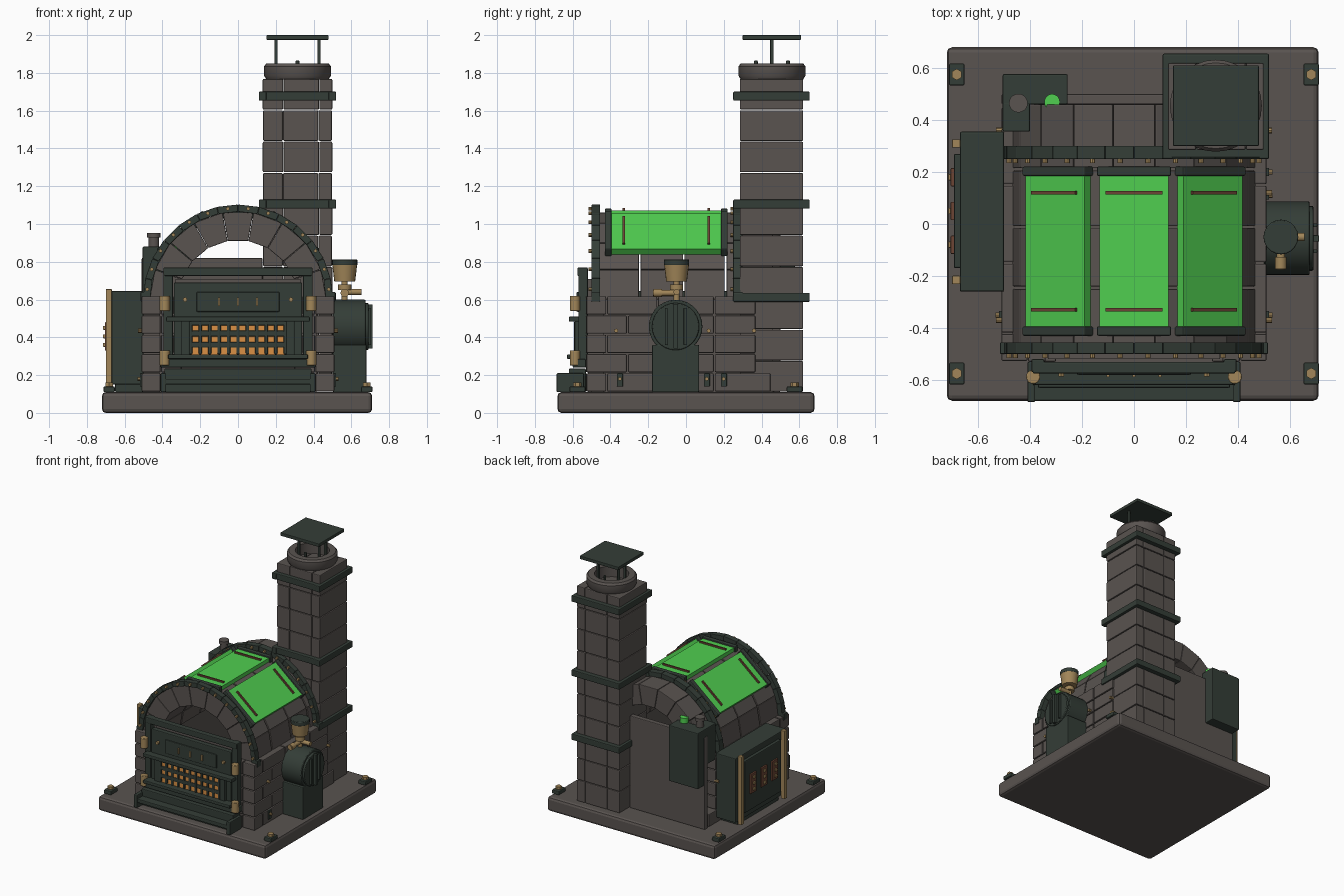
import bpy, bmesh, math
from mathutils import Matrix, Vector

if "Cube" in bpy.data.objects:
    bpy.data.objects.remove(bpy.data.objects["Cube"])


def material(name, rgb):
    mat = bpy.data.materials.new(name)
    mat.use_nodes = True
    colour = (*rgb, 1)
    mat.diffuse_color = colour
    mat.node_tree.nodes["Principled BSDF"].inputs["Base Color"].default_value = colour
    return mat


stone = material("warm grey stone", (.1, .087, .08))
iron = material("dark green iron", (.034, .047, .038))
brass = material("aged brass", (.36, .24, .1))
glass = material("bright green glass", (.08, .62, .08))
ember = material("ember orange", (.7, .28, .06))
copper = material("dull copper", (.15, .06, .035))


class Part:
    """Collects simple solids into one named object."""

    def __init__(self, name, mat, bevel=0, smooth=False):
        self.name, self.mat, self.bevel, self.smooth = name, mat, bevel, smooth
        self.bm = bmesh.new()

    def box(self, x, y, z, turn=None):
        size = Vector((x[1] - x[0], y[1] - y[0], z[1] - z[0]))
        mid = Vector((sum(x), sum(y), sum(z))) / 2
        m = Matrix.Translation(mid) @ Matrix.Diagonal((*size, 1))
        bmesh.ops.create_cube(self.bm, size=1, matrix=turn @ m if turn else m)
        return self

    def rod(self, centre, r, length, axis="Z", sides=20, top=None):
        rot = {"X": Matrix.Rotation(math.pi / 2, 4, "Y"),
               "Y": Matrix.Rotation(math.pi / 2, 4, "X"), "Z": Matrix()}[axis]
        bmesh.ops.create_cone(self.bm, cap_ends=True, segments=sides, radius1=r,
                              radius2=r if top is None else top, depth=length,
                              matrix=Matrix.Translation(centre) @ rot)
        return self

    def arch(self, r0, r1, y, count, gap=0):
        # ring of wedge blocks over the half circle
        for i in range(count):
            a0, a1 = (math.pi * (i + e) / count for e in (gap, 1 - gap))
            ends = []
            for yy in y:
                ends.append([self.bm.verts.new((r * math.cos(a), yy, CROWN + r * math.sin(a)))
                             for r, a in ((r0, a0), (r1, a0), (r1, a1), (r0, a1))])
            front, back = ends
            self.bm.faces.new(front)
            self.bm.faces.new(back[::-1])
            for k in range(4):
                n = (k + 1) % 4
                self.bm.faces.new((front[n], front[k], back[k], back[n]))
        return self

    def lathe(self, profile, centre, sides=28):
        # closed profile turned around a vertical axis
        rings = [[self.bm.verts.new((centre[0] + r * math.cos(math.tau * i / sides),
                                     centre[1] + r * math.sin(math.tau * i / sides), z))
                  for i in range(sides)] for r, z in profile]
        for a, b in zip(rings, rings[1:] + rings[:1]):
            for i in range(sides):
                j = (i + 1) % sides
                self.bm.faces.new((a[i], a[j], b[j], b[i]))
        return self

    def done(self):
        bmesh.ops.recalc_face_normals(self.bm, faces=self.bm.faces)
        mesh = bpy.data.meshes.new(self.name)
        self.bm.to_mesh(mesh)
        self.bm.free()
        mesh.materials.append(self.mat)
        if self.smooth:
            mesh.shade_smooth()
            mesh.set_sharp_from_angle(angle=math.radians(35))
        obj = bpy.data.objects.new(self.name, mesh)
        bpy.context.collection.objects.link(obj)
        if self.bevel:
            mod = obj.modifiers.new("Bevel", "BEVEL")
            mod.width, mod.segments = self.bevel, 2
            mod.limit_method = "ANGLE"
        return obj


CROWN = .6
GAP = .003
SIDES = (-1, 1)

# Ground slab with anchor plates
Part("base_slab", stone, .02).box((-.72, .71), (-.68, .68), (0, .11)).done()
plates, nuts = Part("anchor_plates", iron, .006), Part("anchor_bolts", brass)
for sx in SIDES:
    for sy in SIDES:
        x, y = sx * .682, sy * .575
        plates.box((x - .03, x + .03), (y - .042, y + .042), (.11, .14))
        nuts.rod((x, y, .145), .022, .03, sides=6)
plates.done()
nuts.done()

# Coursed side walls with alternating joints
walls, lining = Part("wall_blocks", stone, .006), Part("wall_lining", stone)
for s in SIDES:
    for row in range(5):
        z = .11 + row * .102
        joints = [-.53, -.31, 0, .15, .37] if row % 2 else [-.53, -.42, -.15, .15, .37]
        if row == 0:
            joints[-1] = .45
        for a, b in zip(joints, joints[1:]):
            walls.box(sorted((s * .41, s * .51)), (a + GAP, b - GAP), (z + GAP, z + .102 - GAP))
        inner = .3 if row % 2 else .34
        walls.box(sorted((s * inner, s * .407)), (-.53, -.43), (z + GAP, z + .102 - GAP))
    lining.box(sorted((s * .39, s * .415)), (-.44, .46), (.11, .6))
lining.box((-.38, .38), (-.5, .46), (.11, .14)).box((-.33, .33), (-.52, -.44), (.11, .71))
walls.done()
lining.done()

# Vault of wedge stones, and the rear arch
vault = Part("vault_stones", stone, .004)
for y in ((-.485, -.25), (-.24, -.015), (-.008, .205), (.215, .29), (.295, .46)):
    vault.arch(.315, .468, y, 9, .008)
vault.done()
Part("rear_panel", stone, .006).box((-.51, .13), (.46, .5), (.11, .82)).done()

# Iron hoops with studs
hoops, studs = Part("arch_hoops", iron, .003), Part("hoop_studs", brass)
for y, face in (((-.5, -.455), -.505), ((.25, .3), .245)):
    hoops.arch(.465, .503, y, 14, .005)
    for i in range(14):
        a = math.pi * (i + .5) / 14
        studs.rod((.484 * math.cos(a), face, CROWN + .484 * math.sin(a)), .01, .02, "Y", 8)
    for s in SIDES:
        hoops.box(sorted((s * .47, s * .515)), y, (.59, .64))
hoops.done()
studs.done()

# Three roof windows lying on the vault
panes, caps, bars = Part("roof_windows", glass), Part("window_ends", iron, .006), Part("window_bars", copper)
for tilt, half in ((-40, .148), (0, .133), (40, .148)):
    turn = Matrix.Translation((0, 0, CROWN)) @ Matrix.Rotation(math.radians(tilt), 4, "Y")
    panes.box((-half, half), (-.4, .19), (.435, .472), turn)
    for y in (-.412, .203):
        caps.box((-half - .01, half + .01), (y - .018, y + .018), (.43, .482), turn)
    for y in (-.33, .12):
        bars.box((-.11, .11), (y - .006, y + .006), (.47, .484), turn)
for p in (panes, caps, bars):
    p.done()

# Chimney shaft, straps, rim and rain cap
CX, CY = .315, .455
shaft = Part("chimney_blocks", stone, .006)
course = (1.77 - .11) / 10
for row in range(10):
    z = .11 + row * course
    cuts = (.13, .24, .43, .5) if row % 2 else (.132, .238, .425, .498)
    for a, b in zip(cuts, cuts[1:]):
        shaft.box((a + .001, b - .001), (.285, .62), (z + .002, z + course - .002))
shaft.done()
straps = Part("chimney_straps", iron, .006)
for z in (.612, 1.105, 1.677):
    for s in SIDES:
        straps.box(sorted((CX + s * .165, CX + s * .205)), (.25, .655), (z - .024, z + .024))
        straps.box((.11, .52), sorted((CY + s * .16, CY + s * .2)), (z - .024, z + .024))
straps.done()
Part("chimney_rim", stone, smooth=True).lathe(
    [(.12, 1.765), (.165, 1.765), (.177, 1.785), (.177, 1.835), (.165, 1.85), (.12, 1.85)],
    (CX, CY)).done()
cap = Part("rain_cap", iron, .004).box((.15, .48), (.3, .61), (1.975, 2))
for s in SIDES:
    cap.box(sorted((CX + s * .105, CX + s * .123)), (CY - .009, CY + .009), (1.78, 1.98))
    cap.rod((CX, CY + s * .085, 1.78), .01, .17)
cap.done()

# Furnace door and hearth step
door = Part("furnace_door", iron, .006)
door.box((-.39, .39), (-.575, -.53), (.725, .77)).box((-.34, .34), (-.57, -.53), (.25, .69))
door.box((-.38, .38), (-.62, -.56), (.483, .51)).box((-.37, .37), (-.63, -.56), (.285, .31))
door.box((-.41, .41), (-.6, -.53), (.24, .285)).box((-.22, .22), (-.58, -.56), (.535, .64))
door.box((-.39, .39), (-.62, -.53), (.11, .235)).box((-.39, .39), (-.68, -.6), (.15, .18))
for s in SIDES:
    door.box(sorted((s * .345, s * .395)), (-.57, -.52), (.24, .77))
    door.box(sorted((s * .38, s * .41)), (-.685, -.54), (.11, .21))
    door.box(sorted((s * .255, s * .3)), (-.59, -.56), (.3, .49))
for i in range(11):
    x = (i - 5) * .05
    door.box((x - .009, x + .009), (-.592, -.565), (.31, .485))
for z in (.36, .42, .478):
    door.box((-.26, .26), (-.59, -.565), (z - .015, z + .015))
door.done()
Part("glowing_embers", ember).box((-.255, .255), (-.582, -.55), (.31, .485)).done()
hinge = Part("door_hinges", brass, .004, True)
vent = Part("vent_bars", brass)
for s in SIDES:
    for z in (.29, .58):
        hinge.rod((s * .388, -.588, z), .027, .08)
    vent.rod((s * .28, -.575, .6), .013, .025, "Y", 6)
for x in (-.1, 0, .1):
    vent.box((x - .006, x + .006), (-.588, -.57), (.565, .61))
hinge.done()
vent.done()

# Control cabinet on the right-hand wall
cabinet = Part("side_cabinet", iron, .006).box((-.67, -.5), (-.26, .355), (.15, .645))
cabinet.box((-.693, -.66), (-.17, .27), (.2, .6)).box((-.65, -.5), (-.2, .3), (.11, .16)).done()
rails, gauges = Part("cabinet_rails", brass, .003), Part("cabinet_gauges", copper, .003)
for y in (-.215, .31):
    rails.box((-.7, -.668), (y - .016, y + .016), (.13, .655))
for y in (-.08, .05, .18):
    gauges.box((-.705, -.69), (y - .035, y + .035), (.33, .48))
    for z in (.36, .405, .45):
        rails.box((-.715, -.7), (y - .012, y + .012), (z - .01, z + .01))
rails.done()
gauges.done()

# Rear tank with two stoppers
Part("rear_tank", iron, .006).box((-.505, -.255), (.46, .577), (.45, .88)).box(
    (-.505, -.4), (.355, .47), (.6, .88)).done()
Part("grey_stopper", stone, smooth=True).rod((-.445, .465, .91), .028, .08).rod(
    (-.445, .465, .94), .036, .025).done()
Part("green_stopper", glass, smooth=True).rod((-.315, .47, .895), .03, .05).done()

# Blower drum on its stand
BY, BZ = -.055, .457
Part("blower_stand", iron, .006).box((.5, .68), (-.18, .07), (.11, .36)).done()
drum = Part("blower_drum", iron, .005, True).rod((.595, BY, BZ), .125, .19, "X", 28)
drum.rod((.59, BY, BZ), .142, .17, "X", 28).done()
spokes = Part("drum_grille", iron, .002).box((.68, .712), (BY - .012, BY + .012), (.34, .575))
for y in (-.05, .05):
    spokes.box((.68, .705), (BY + y - .007, BY + y + .007), (.36, .555))
spokes.done()

# Oil cup and its pipe
cup = Part("oil_cup", brass, smooth=True).rod((.565, -.05, .74), .055, .09, top=.066)
cup.rod((.565, -.05, .645), .016, .14).rod((.565, -.11, .635), .016, .13, "Y")
cup.rod((.61, -.05, .64), .016, .09, "X").rod((.565, -.15, .635), .022, .045, "Y")
cup.rod((.565, -.05, .665), .035, .03).done()
Part("oil_cup_lid", iron, .004, True).rod((.565, -.05, .797), .067, .032).done()

# Wall clips and tie bolts
clips, ties = Part("wall_clips", iron, .003), Part("tie_bolts", brass)
for s in SIDES:
    for y in (-.35, .11, .2):
        clips.box(sorted((s * .505, s * .52)), (y - .016, y + .016), (.14, .21))
        ties.rod((s * .52, y, .18), .01, .025, "X", 8)
    for y in (-.37, .12, .36):
        ties.rod((s * .515, y, .435), .011, .03, "X", 8)
clips.done()
ties.done()
